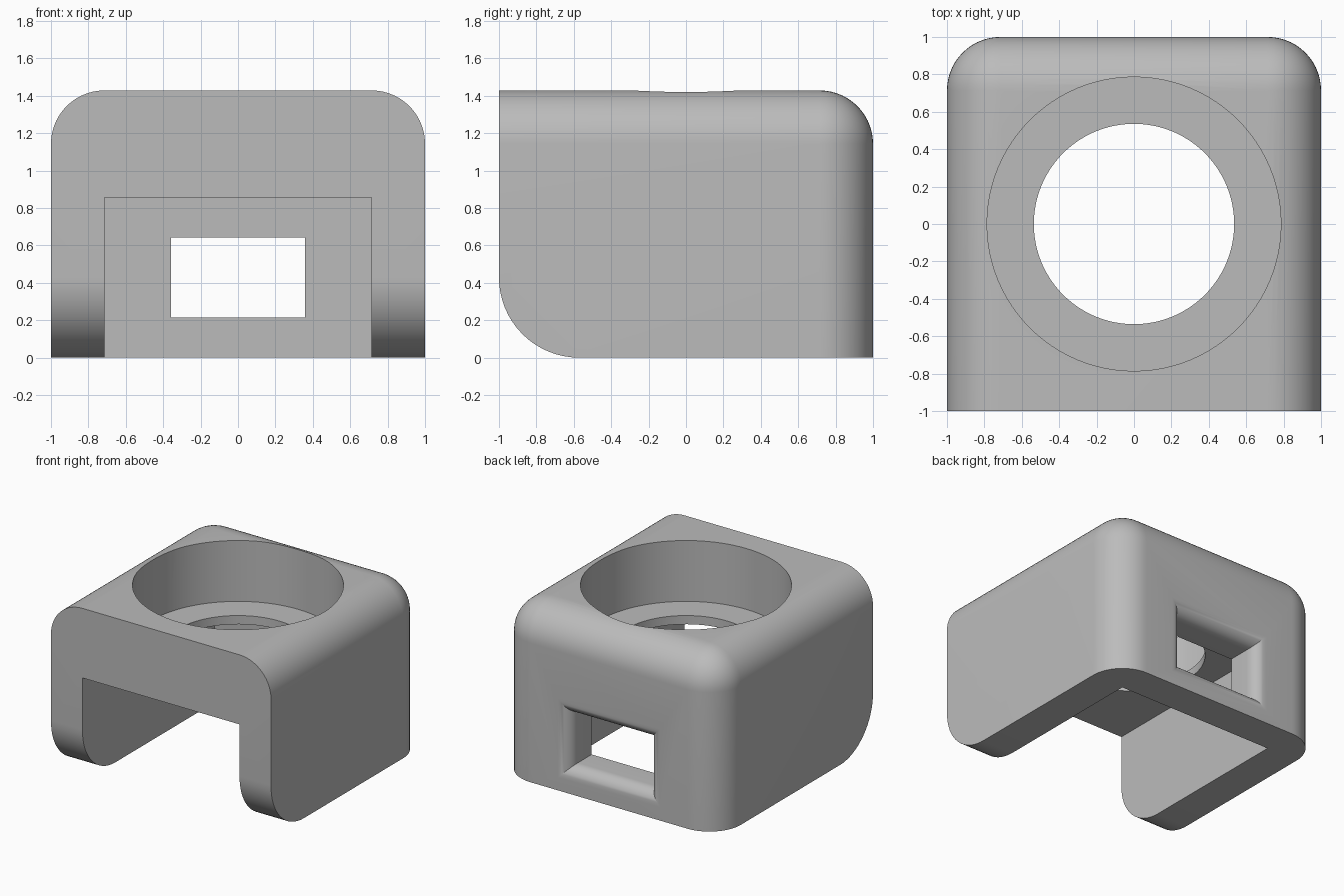
import bpy, bmesh, math

U = 1 / 14  # design module
old = bpy.data.objects.get("Cube")
if old:
    bpy.data.objects.remove(old, do_unlink=True)

grey = bpy.data.materials.new("light grey")
grey.use_nodes = True
colour = (0.5, 0.5, 0.5, 1)
grey.diffuse_color = colour
grey.node_tree.nodes["Principled BSDF"].inputs["Base Color"].default_value = colour


def add_object(name, bm):
    bmesh.ops.recalc_face_normals(bm, faces=bm.faces)
    mesh = bpy.data.meshes.new(name)
    bm.to_mesh(mesh)
    bm.free()
    mesh.materials.append(grey)
    obj = bpy.data.objects.new(name, mesh)
    bpy.context.collection.objects.link(obj)
    return obj


def box(x, y0, y1, z0, z1):
    bm = bmesh.new()
    bmesh.ops.create_cube(bm, size=1)
    for v in bm.verts:
        v.co = (2 * x * v.co.x, y0 + (y1 - y0) * (v.co.y + 0.5),
                z0 + (z1 - z0) * (v.co.z + 0.5))
    return bm


def round_edges(bm, test, radius, segments):
    edges = [e for e in bm.edges if test(sum((v.co for v in e.verts), e.verts[0].co * 0) / 2)]
    bmesh.ops.bevel(bm, geom=edges, offset=radius, offset_type='OFFSET',
                    segments=segments, profile=0.5, affect='EDGES')


def cylinder(name, radius, z0, z1):
    bm = bmesh.new()
    bmesh.ops.create_cone(bm, cap_ends=True, segments=96, radius1=radius,
                          radius2=radius, depth=z1 - z0)
    bmesh.ops.translate(bm, verts=bm.verts, vec=(0, 0, (z0 + z1) / 2))
    return add_object(name, bm)


# Housing: rounded top sides, back and rear corners; larger round under the front
height = 20 * U
bm = box(1, -1, 1, 0, height)
rounded = lambda c: ((c.z > height - 0.01 and (abs(c.x) > 0.9 or c.y > 0.9))
                     or (abs(c.x) > 0.9 and c.y > 0.9))
round_edges(bm, rounded, 4 * U, 14)
round_edges(bm, lambda c: c.y < -0.99 and c.z < 0.01, 6 * U, 16)
housing = add_object("housing", bm)

# Window cutter: rectangular sections flaring along a quarter round to the back
r = 1.5 * U
steps = 10
sections = [(0.6, 0)]
for i in range(steps + 1):
    t = math.pi / 2 * i / steps
    sections.append((1 - r + r * math.sin(t), r * (1 - math.cos(t))))
sections.append((1.1, r))
bm = bmesh.new()
rings = []
for y, grow in sections:
    x, z0, z1 = 5 * U + grow, 3 * U - grow, 9 * U + grow
    rings.append([bm.verts.new((px, y, pz))
                  for px, pz in ((-x, z0), (x, z0), (x, z1), (-x, z1))])
for a, b in zip(rings, rings[1:]):
    for i in range(4):
        j = (i + 1) % 4
        bm.faces.new((a[i], a[j], b[j], b[i]))
bm.faces.new(rings[0])
bm.faces.new(rings[-1])
window = add_object("window_cutter", bm)

# Cavity, round seat and through hole
cutters = [
    add_object("cavity_cutter", box(10 * U, -1.2, 10 * U, -0.2, 12 * U)),
    cylinder("seat_cutter", 11 * U, 13 * U, 1.7),
    cylinder("hole_cutter", 7.5 * U, 0.75, 1.2),
    window,
]
for cutter in cutters:
    cutter.hide_render = True
    mod = housing.modifiers.new(cutter.name, 'BOOLEAN')
    mod.operation = 'DIFFERENCE'
    mod.solver = 'EXACT'
    mod.object = cutter

# Apply the cuts and discard the cutters
bpy.ops.object.select_all(action='DESELECT')
housing.select_set(True)
bpy.context.view_layer.objects.active = housing
for mod in list(housing.modifiers):
    bpy.ops.object.modifier_apply(modifier=mod.name)
for cutter in cutters:
    bpy.data.objects.remove(cutter, do_unlink=True)
bpy.ops.object.shade_smooth_by_angle(angle=math.radians(30))
